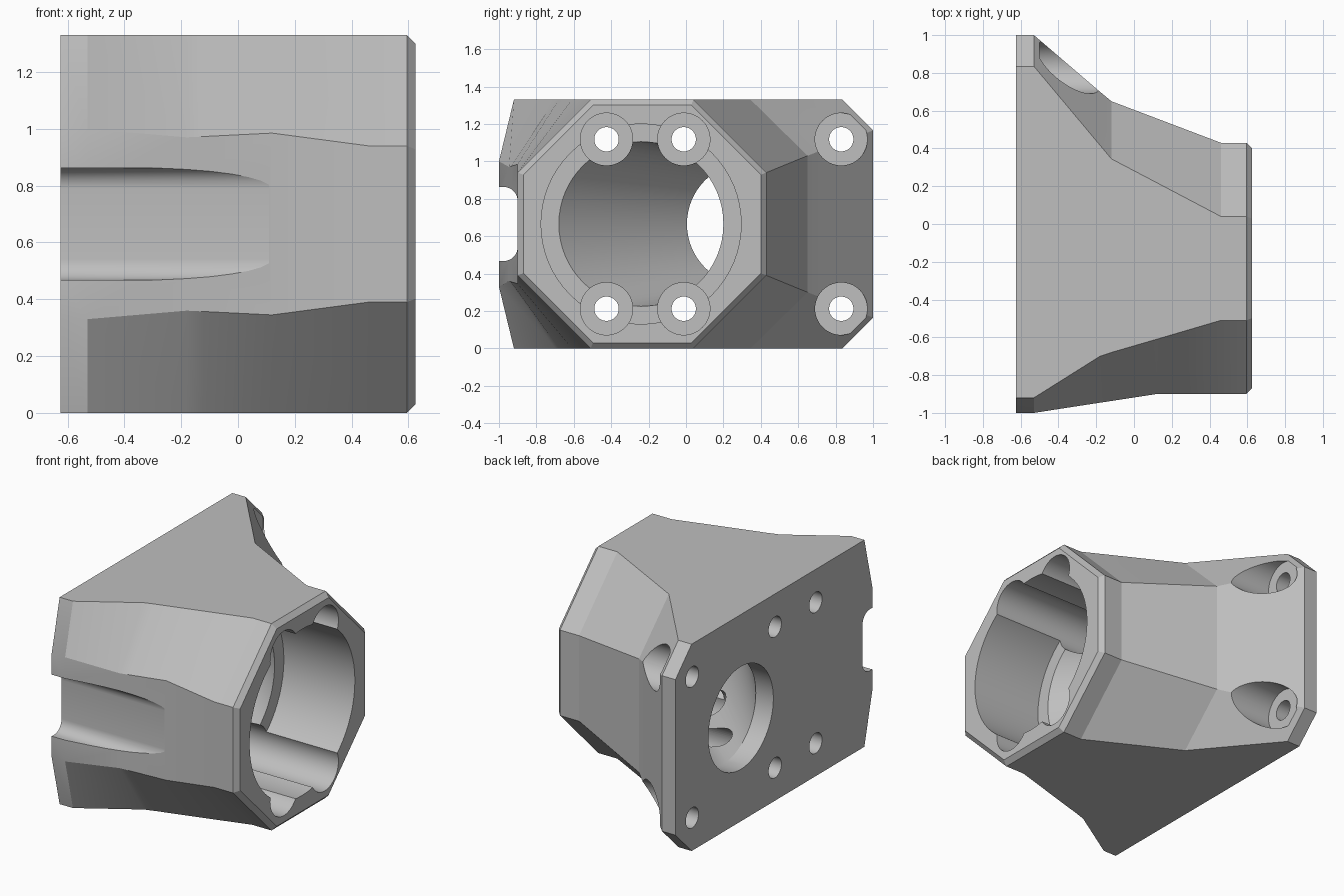
import bpy
import bmesh
import math

MID_Z = 0.665        # height of the bore axis and mirror plane
SEGMENTS = 64

default_cube = bpy.data.objects.get("Cube")
if default_cube:
    bpy.data.objects.remove(default_cube, do_unlink=True)

grey = bpy.data.materials.new("plain grey")
grey.use_nodes = True
colour = (0.52, 0.52, 0.52, 1)
grey.diffuse_color = colour
grey.node_tree.nodes["Principled BSDF"].inputs["Base Color"].default_value = colour


def loft(name, rings):
    """Skin a closed solid through rings that share one vertex count."""
    bm = bmesh.new()
    loops = [[bm.verts.new(point) for point in ring] for ring in rings]
    count = len(loops[0])
    for lower, upper in zip(loops, loops[1:]):
        for i in range(count):
            j = (i + 1) % count
            bm.faces.new((lower[i], lower[j], upper[j], upper[i]))
    bm.faces.new(loops[0])
    bm.faces.new(loops[-1])
    bmesh.ops.recalc_face_normals(bm, faces=bm.faces)
    mesh = bpy.data.meshes.new(name)
    bm.to_mesh(mesh)
    bm.free()
    mesh.materials.append(grey)
    obj = bpy.data.objects.new(name, mesh)
    bpy.context.collection.objects.link(obj)
    return obj


def circle(x, y, z, radius):
    """Ring facing along x."""
    ring = []
    for i in range(SEGMENTS):
        angle = math.tau * i / SEGMENTS
        ring.append((x, y + radius * math.cos(angle), z + radius * math.sin(angle)))
    return ring


def section(x, back, back_top, back_half, front, front_top, front_half, half=MID_Z):
    """Eight-sided body section, mirrored about the middle height."""
    upper = [(back, back_half), (back_top, half), (front_top, half), (front, front_half)]
    outline = upper + [(y, -h) for y, h in reversed(upper)]
    return [(x, y, MID_Z + h) for y, h in outline]


def cut(target, cutter):
    """Subtract the cutter and discard it."""
    modifier = target.modifiers.new(cutter.name, 'BOOLEAN')
    modifier.operation = 'DIFFERENCE'
    modifier.solver = 'EXACT'
    modifier.object = cutter
    bpy.context.view_layer.objects.active = target
    bpy.ops.object.modifier_apply(modifier=modifier.name)
    bpy.data.objects.remove(cutter, do_unlink=True)


# Body: mounting plate flowing into an octagonal snout with a bevelled rim
housing = loft("housing", [
    section(-0.625, 1.0, 0.835, 0.5, -1.0, -0.92, 0.335),
    section(-0.53, 1.0, 0.835, 0.5, -1.0, -0.92, 0.335),
    section(-0.18, 0.70, 0.417, 0.385, -0.946, -0.70, 0.305),
    section(-0.12, 0.65, 0.345, 0.365, -0.937, -0.68, 0.308),
    section(0.12, 0.559, 0.219, 0.328, -0.9, -0.61, 0.32),
    section(0.46, 0.43, 0.04, 0.275, -0.9, -0.51, 0.275),
    section(0.595, 0.43, 0.04, 0.275, -0.9, -0.51, 0.275),
    section(0.625, 0.40, 0.028, 0.263, -0.87, -0.498, 0.263, MID_Z - 0.03),
])

# Stepped main bore, slanting to the offset opening in the plate
cut(housing, loft("main_bore", [
    circle(0.7, -0.24, MID_Z, 0.535),
    circle(0.12, -0.24, MID_Z, 0.535),
    circle(0.12, -0.24, MID_Z, 0.44),
    circle(-0.5, 0.335, MID_Z, 0.33),
    circle(-0.7, 0.335, MID_Z, 0.33),
]))

# Six counterbored screw holes
for y in (-0.425, -0.012, 0.83):
    for side in (-1, 1):
        z = MID_Z + side * 0.453
        cut(housing, loft("screw_hole", [
            circle(0.7, y, z, 0.14),
            circle(-0.5, y, z, 0.14),
            circle(-0.5, y, z, 0.065),
            circle(-0.7, y, z, 0.065),
        ]))

# Round-cornered slot along the front of the plate
floor_y, half_slot, corner = -0.9, 0.198, 0.075
slot = [(-1.1, half_slot)]
for step in range(9):
    angle = math.pi / 2 * step / 8
    slot.append((floor_y - corner + corner * math.sin(angle),
                 half_slot - corner + corner * math.cos(angle)))
slot += [(y, -h) for y, h in reversed(slot)]
cut(housing, loft("front_slot", [
    [(x, y, MID_Z + h) for y, h in slot] for x in (-0.7, 0.11)
]))

# Smooth the round walls and keep the facets crisp
bpy.ops.object.select_all(action='DESELECT')
housing.select_set(True)
bpy.context.view_layer.objects.active = housing
bpy.ops.object.shade_smooth_by_angle(angle=math.radians(15))
